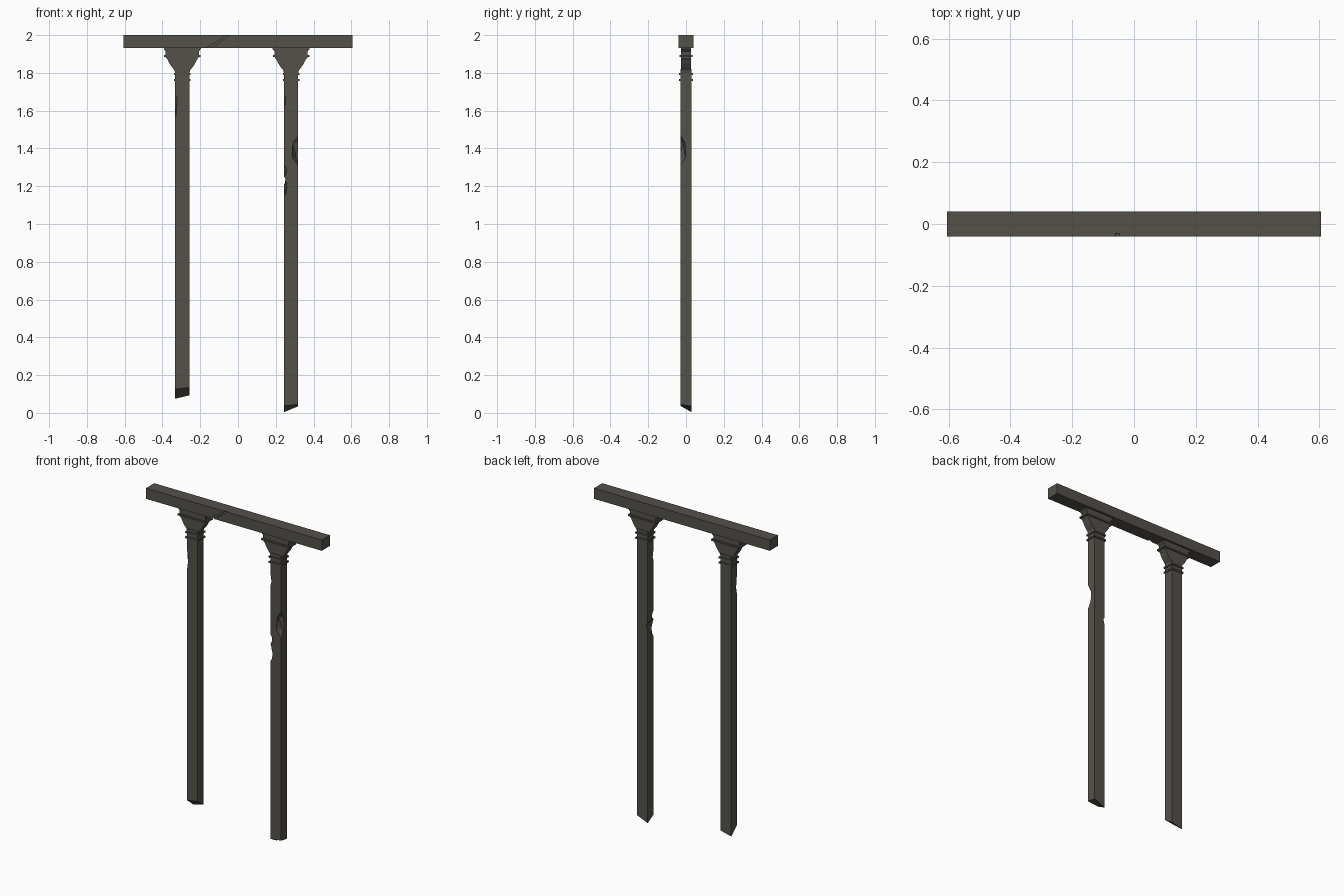
import bpy, bmesh, math
from mathutils import Vector, Matrix

if "Cube" in bpy.data.objects:
    bpy.data.objects.remove(bpy.data.objects["Cube"])

stone = bpy.data.materials.new("dark grey brown wood")
stone.diffuse_color = (0.09, 0.083, 0.068, 1)
stone.use_nodes = True
stone.node_tree.nodes["Principled BSDF"].inputs["Base Color"].default_value = stone.diffuse_color


def finish(bm, name):
    bmesh.ops.recalc_face_normals(bm, faces=bm.faces)
    me = bpy.data.meshes.new(name)
    bm.to_mesh(me)
    bm.free()
    me.materials.append(stone)
    ob = bpy.data.objects.new(name, me)
    bpy.context.collection.objects.link(ob)
    return ob


def box(name, x0, x1, y0, y1, z0, z1, feet=None):
    """Box; feet gives bottom heights: front-left, front-right, back-left, back-right."""
    bm = bmesh.new()
    bmesh.ops.create_cube(bm, size=1)
    for v in bm.verts:
        r, b, top = v.co.x > 0, v.co.y > 0, v.co.z > 0
        low = feet[int(r) + 2 * int(b)] if feet else z0
        v.co = (x1 if r else x0, y1 if b else y0, z1 if top else low)
    bmesh.ops.triangulate(bm, faces=[f for f in bm.faces if feet and f.normal.z < -.5])
    return finish(bm, name)


def prism(name, outline, y0, y1):
    """Front-view outline of (x, z) points extruded along y."""
    bm = bmesh.new()
    face = bm.faces.new([bm.verts.new((x, y0, z)) for x, z in outline])
    new = bmesh.ops.extrude_face_region(bm, geom=[face])["geom"]
    bmesh.ops.translate(bm, vec=(0, y1 - y0, 0),
                        verts=[g for g in new if isinstance(g, bmesh.types.BMVert)])
    return finish(bm, name)


def cut(ob, cutter):
    mod = ob.modifiers.new("damage", "BOOLEAN")
    mod.operation, mod.solver, mod.object = "DIFFERENCE", "EXACT", cutter
    bpy.context.view_layer.objects.active = ob
    bpy.ops.object.modifier_apply(modifier=mod.name)
    bpy.data.objects.remove(cutter)


def chip(ob, loc, size, turn=0.3):
    """Faceted bite taken out of an edge."""
    bm = bmesh.new()
    bmesh.ops.create_icosphere(bm, subdivisions=1, radius=1)
    bm.transform(Matrix.Translation(Vector(loc)) @ Matrix.Diagonal((*size, 1))
                 @ Matrix.Rotation(turn, 4, "Z"))
    cutter = finish(bm, "chip_cutter")
    cutter.hide_render = True
    cut(ob, cutter)


# Broken post shafts
HX, HY = 0.0375, 0.03
LX, RX = -0.295, 0.281
left_post = box("left_post", LX - HX, LX + HX, -HY, HY, 0, 1.82, (0.125, 0.135, 0.075, 0.093))
right_post = box("right_post", RX - HX, RX + HX, -HY, HY, 0, 1.82, (0.037, 0.045, 0.004, 0.035))

# Chips along the post edges
chip(left_post, (LX - HX - .008, -HY - .008, 1.625), (.022, .024, .095))
chip(right_post, (RX - HX - .008, -HY - .006, 1.65), (.021, .022, .05))
chip(right_post, (RX + HX + .004, -HY - .002, 1.39), (.042, .036, .088), 0.1)
chip(right_post, (RX - HX - .008, -HY, 1.19), (.027, .03, .06))
chip(right_post, (RX - HX - .012, 0, 1.23), (.026, .08, .035), 0.5)
chip(right_post, (RX - HX - .008, -HY - .004, 1.28), (.026, .026, .04))

# Capitals with collars and ledge
half = [(.038, 1.80), (.042, 1.815), (.056, 1.832), (.068, 1.85), (.076, 1.868),
        (.086, 1.88), (.088, 1.9), (.088, 1.914), (.098, 1.926), (.098, 1.935)]
for side, x in (("left", LX), ("right", RX)):
    outline = [(x + w, z) for w, z in half] + [(x - w, z) for w, z in reversed(half)]
    prism(side + "_capital", outline, -.027, .027)
    box(side + "_ledge", x - .097, x + .097, -.034, .034, 1.885, 1.895)
    for i, z in enumerate((1.763, 1.795)):
        box(f"{side}_collar_{i + 1}", x - .044, x + .044, -.036, .036, z - .005, z + .005)

# Top beam with a splintered split across the front
beam = box("beam", -.606, .606, -.04, .04, 1.933, 2.0)
split = prism("split_cutter", [(-.185, 1.92), (-.15, 1.944), (-.10, 1.972), (-.045, 2.01),
                               (-.033, 2.01), (-.09, 1.967), (-.135, 1.938), (-.14, 1.92)],
              -.06, -.03)
split.hide_render = True
cut(beam, split)
